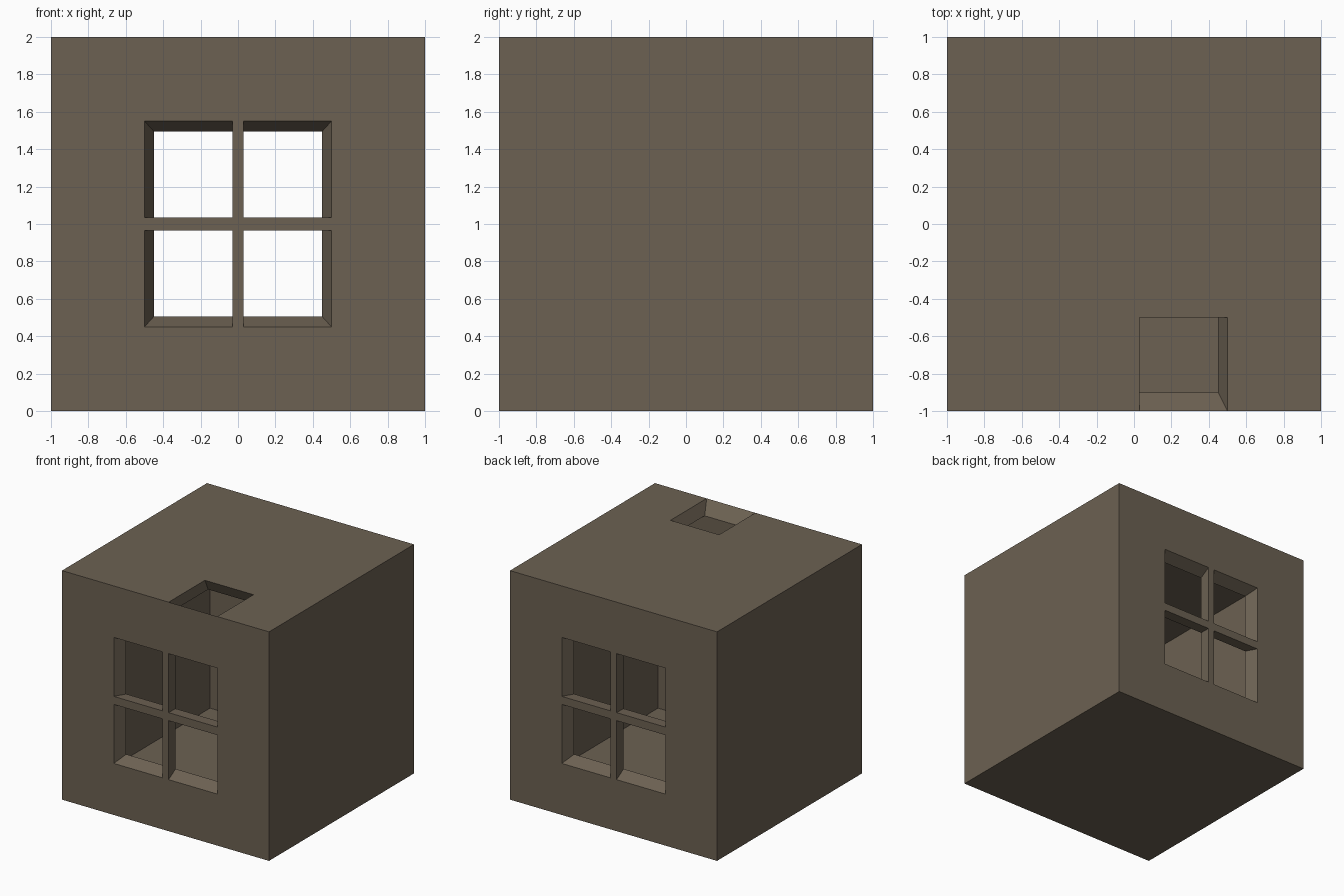
import bpy, bmesh
from mathutils import Vector

if "Cube" in bpy.data.objects:
    bpy.data.objects.remove(bpy.data.objects["Cube"])

CENTRE = Vector((0, 0, 1))
INNER = 0.9  # inner shell is the outer shell scaled about its centre

bm = bmesh.new()
bmesh.ops.create_cube(bm, size=2)
bmesh.ops.translate(bm, verts=bm.verts, vec=CENTRE)

# Cut the outer shell along the window and roof opening lines
CUTS = {0: (-0.5, -0.03, 0.03, 0.5), 1: (-0.5,), 2: (0.45, 0.965, 1.035, 1.55)}
for axis, values in CUTS.items():
    normal = Vector([float(i == axis) for i in range(3)])
    for value in values:
        bmesh.ops.bisect_plane(bm, geom=bm.verts[:] + bm.edges[:] + bm.faces[:],
                               plane_co=normal * value, plane_no=normal, dist=1e-5)


def is_opening(face):
    c = face.calc_center_median()
    # Four panes, front and back
    pane = (abs(c.y) > 0.999 and 0.03 < abs(c.x) < 0.5
            and 0.035 < abs(c.z - 1) < 0.55)
    # Roof hatch at the front edge
    hatch = c.z > 1.999 and 0.03 < c.x < 0.5 and c.y < -0.5
    return pane or hatch


bmesh.ops.delete(bm, geom=[f for f in bm.faces if is_opening(f)], context='FACES')

# Inner shell, with sloped reveals joining the two around every opening
outer_faces = bm.faces[:]
rims = [(e.link_loops[0].vert, e.link_loops[0].link_loop_next.vert)
        for e in bm.edges if e.is_boundary]
inner = {v: bm.verts.new(CENTRE + (v.co - CENTRE) * INNER) for v in bm.verts[:]}
for f in outer_faces:
    bm.faces.new([inner[v] for v in reversed(f.verts)])
for a, b in rims:
    bm.faces.new((b, a, inner[a], inner[b]))

mesh = bpy.data.meshes.new("house_walls")
bm.to_mesh(mesh)
bm.free()
house = bpy.data.objects.new("house_walls", mesh)
bpy.context.collection.objects.link(house)

# Stone-brown colour
mat = bpy.data.materials.new("brown_wall")
mat.diffuse_color = (0.15, 0.12, 0.085, 1)
mat.use_nodes = True
mat.node_tree.nodes["Principled BSDF"].inputs["Base Color"].default_value = mat.diffuse_color
mesh.materials.append(mat)
